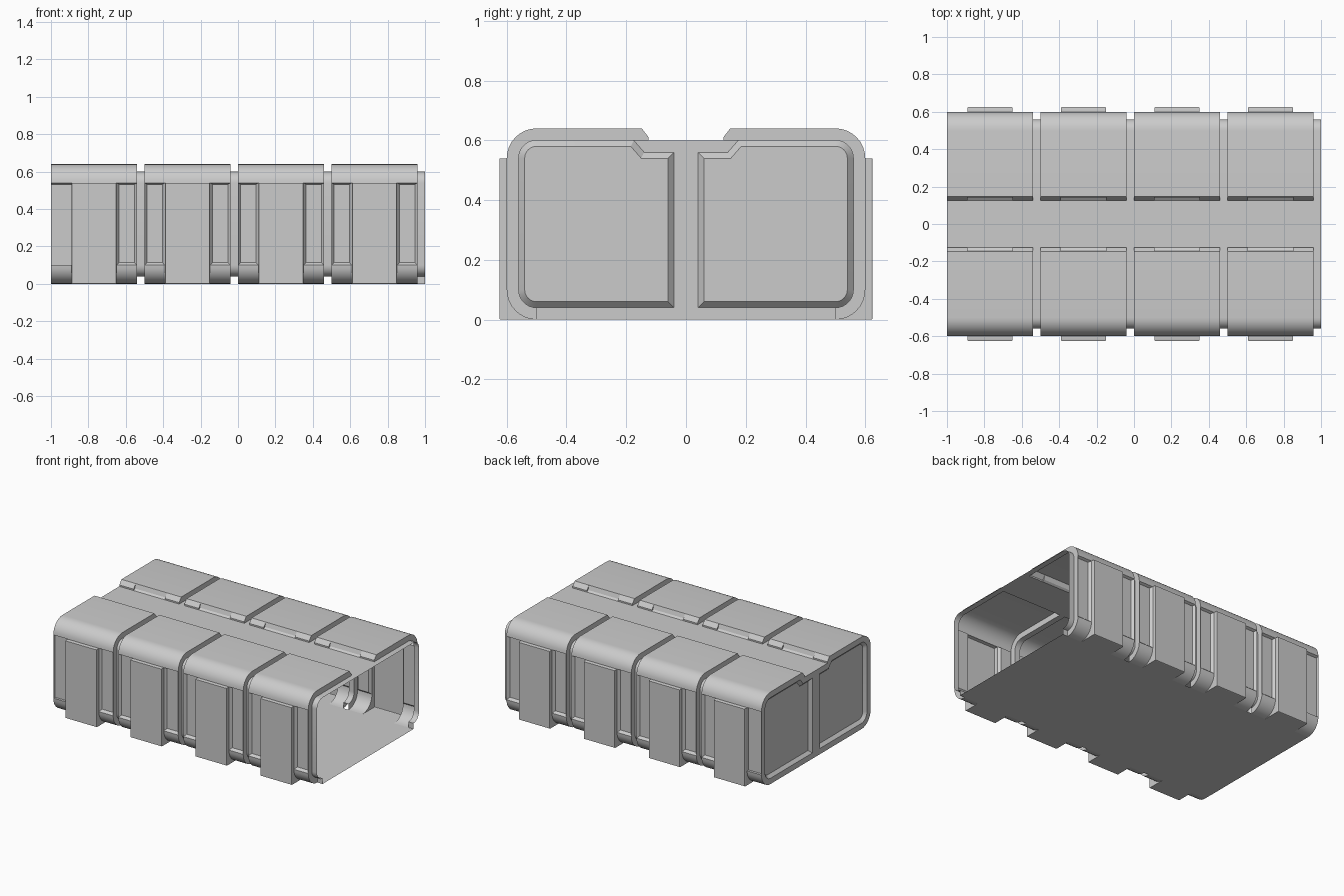
import bpy, bmesh, math

if "Cube" in bpy.data.objects:
    bpy.data.objects.remove(bpy.data.objects["Cube"])

N = 8                                   # segments per rounded corner
STARTS = [-1.0, -0.5, 0.0, 0.5]         # left edge of every bay
BAY, PA, PB = 0.46, 0.11, 0.35          # bay width, side panel start and end


def arc(cz, r, a0, a1):
    out = []
    for i in range(N + 1):
        a = math.radians(a0 + (a1 - a0) * i / N)
        out.append((0.5 + r * math.cos(a), cz + r * math.sin(a)))
    return out


def corners(r):
    return arc(0.54, r, 90, 0) + arc(0.1, r, 0, -90)


# half cross-sections (y, z) from the roof centre to the floor edge
LIP = [(0, 0.6), (0.125, 0.6), (0.125, 0.61), (0.148, 0.64)]
OUTER = LIP + corners(0.1)
NOTCHED = [(0, 0.6), (0.125, 0.6), (0.138, 0.61), (0.148, 0.64)] + corners(0.1)
GROOVE = [(0, 0.6), (0.125, 0.6), (0.13, 0.6), (0.148, 0.6)] + corners(0.06)
WALL = 4 + N                            # index of the straight wall span


def finish(name, bm):
    bmesh.ops.remove_doubles(bm, verts=bm.verts, dist=1e-5)
    bmesh.ops.dissolve_degenerate(bm, edges=bm.edges, dist=1e-5)
    bmesh.ops.recalc_face_normals(bm, faces=bm.faces)
    me = bpy.data.meshes.new(name)
    bm.to_mesh(me)
    bm.free()
    ob = bpy.data.objects.new(name, me)
    bpy.context.collection.objects.link(ob)
    bpy.ops.object.select_all(action='DESELECT')
    ob.select_set(True)
    bpy.context.view_layer.objects.active = ob
    bpy.ops.object.shade_smooth_by_angle(angle=math.radians(28))
    m = ob.modifiers.new("mirror", 'MIRROR')
    m.use_axis = (False, True, False)
    return ob


def ring(bm, x, prof):
    return [bm.verts.new((x, y, z)) for y, z in prof]


def poly(bm, pts):
    return bm.faces.new([bm.verts.new(p) for p in pts])


def inset_to(bm, face, width, y, ztop=None):
    bmesh.ops.inset_individual(bm, faces=[face], thickness=width, depth=0)
    for v in face.verts:
        v.co.y = y
        if ztop and v.co.z > 0.3:
            v.co.z = ztop


# shell: bays and grooves lofted along x
bm = bmesh.new()
stations = []
for x in STARTS:
    stations += [(x, OUTER, 'side'), (x + PA, OUTER, 'cut'),
                 (x + PA, NOTCHED, 'cut'), (x + PB, NOTCHED, 'cut'),
                 (x + PB, OUTER, 'side'), (x + BAY, OUTER, 'step'),
                 (x + BAY, GROOVE, 'groove'), (x + 0.5, GROOVE, 'step')]
stations.pop()
stations.append((1.0, GROOVE, 'end'))
rows = [ring(bm, x, p) for x, p, k in stations]
recesses = []
for i in range(len(rows) - 1):
    kind = stations[i][2]
    same_x = abs(stations[i][0] - stations[i + 1][0]) < 1e-6
    for j in range(len(OUTER) - 1):
        if kind == 'cut' and j >= WALL:
            continue                    # opening behind the side panel
        if same_x and (j == 0 or (kind in ('cut', 'side') and j > 2)):
            continue
        q = (rows[i][j], rows[i][j + 1], rows[i + 1][j + 1], rows[i + 1][j])
        f = bm.faces.new(q)
        if kind == 'side' and j == WALL and not same_x:
            recesses.append(f)
# sunken strips beside every side panel
for f in recesses:
    inset_to(bm, f, 0.02, 0.583, 0.532)
# foot of the open end
poly(bm, [(0.96, 0.5, 0), (1, 0.5, 0), (1, 0.5, 0.04), (0.96, 0.5, 0.04)])
finish("hull_shell", bm)

# side panels, open towards the inside
bm = bmesh.new()
for s in STARTS:
    a, b = s + PA, s + PB
    plate = poly(bm, [(a, 0.62, 0), (b, 0.62, 0), (b, 0.62, 0.54), (a, 0.62, 0.54)])
    poly(bm, [(a, 0.6, 0.54), (b, 0.6, 0.54), (b, 0.62, 0.54), (a, 0.62, 0.54)])
    for x in (a, b):
        foot = arc(0.1, 0.1, 0, -90)
        pts = [(0.6, 0.54)] + foot
        rim = [(0.62, 0.54)] + [(0.62, z) for y, z in foot]
        for k in range(len(pts) - 1):
            poly(bm, [(x, *pts[k]), (x, *pts[k + 1]), (x, *rim[k + 1]), (x, *rim[k])])
    bmesh.ops.inset_individual(bm, faces=[plate], thickness=0.012, depth=0)
    inset_to(bm, plate, 0.003, 0.625)
finish("side_panels", bm)

# floor with tabs under the side panels
bm = bmesh.new()
poly(bm, [(-1, 0, 0), (1, 0, 0), (1, 0.5, 0), (-1, 0.5, 0)])
for s in STARTS:
    a, b = s + PA, s + PB
    poly(bm, [(a, 0.5, 0), (b, 0.5, 0), (b, 0.62, 0), (a, 0.62, 0)])
finish("floor", bm)


# closed end wall with two sunken panels
def panel(d):
    return [(0.04 + d, 0.56 - d), (0.125 + d, 0.56 - d), (0.14 + d / 2, 0.56 - d),
            (0.175 + d / 2, 0.6 - d)] + corners(0.06 - d) + [(0.04 + d, 0.04 + d)]


bm = bmesh.new()
loops = [ring(bm, -1, OUTER + [(0, 0)]), ring(bm, -1, panel(0)),
         ring(bm, -0.98, panel(0.02))]
n = len(loops[0])
for p, q in zip(loops, loops[1:]):
    for j in range(n):
        k = (j + 1) % n
        bm.faces.new((p[j], p[k], q[k], q[j]))
bm.faces.new(loops[2])
finish("end_wall", bm)
